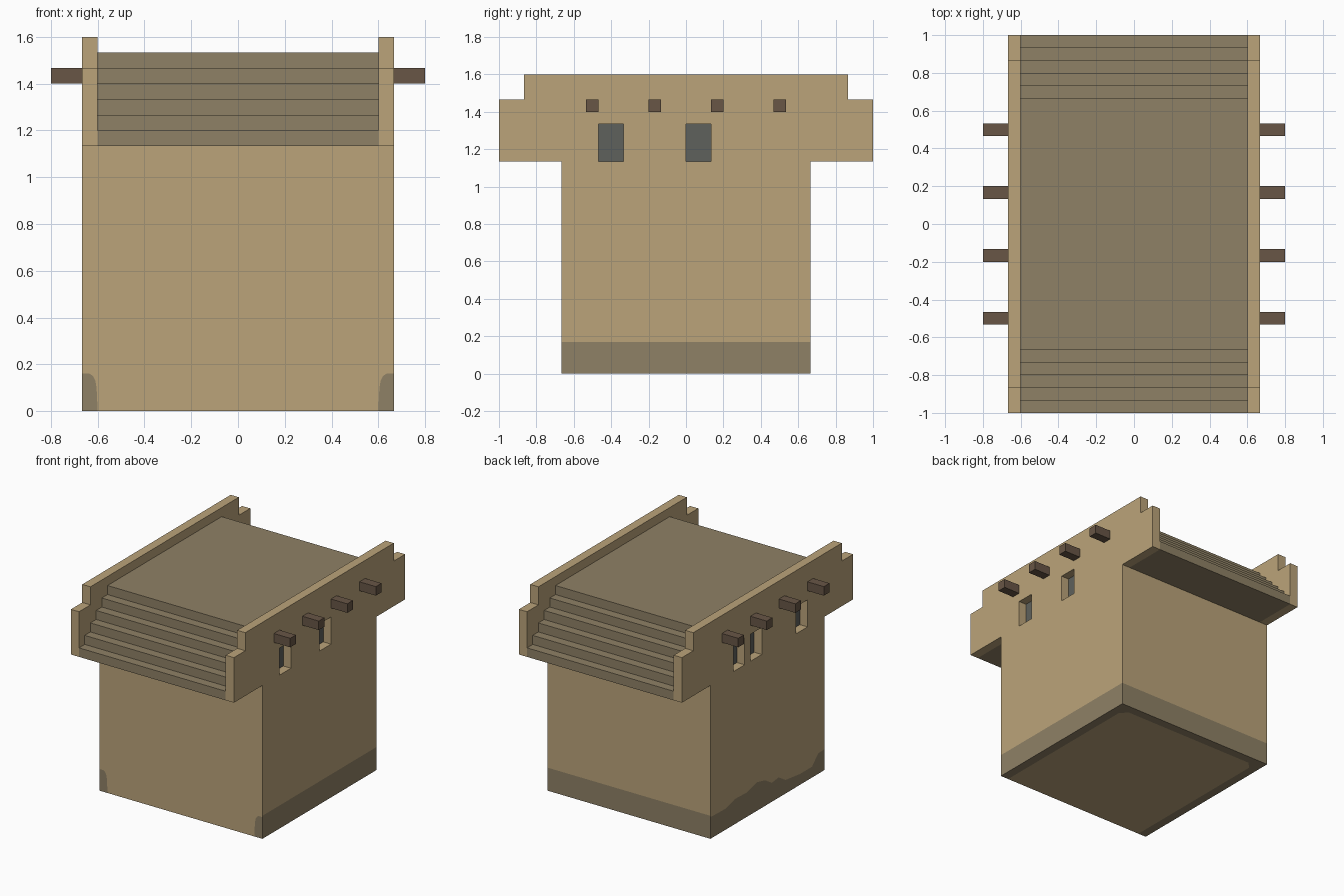
import bpy
import bmesh
from mathutils import Vector

cube = bpy.data.objects.get("Cube")
if cube:
    bpy.data.objects.remove(cube, do_unlink=True)

U = 1 / 15                      # building module
HALF, INNER = 10 * U, 9 * U     # outer and inner face of the side walls
EAVE = 17 * U                   # top of the body
BAND = 0.17                     # height of the painted base


def material(name, r, g, b):
    m = bpy.data.materials.new(name)
    m.use_nodes = True
    m.diffuse_color = (r, g, b, 1)
    bsdf = next(n for n in m.node_tree.nodes if n.type == "BSDF_PRINCIPLED")
    bsdf.inputs["Base Color"].default_value = (r, g, b, 1)
    bsdf.inputs["Roughness"].default_value = 0.9
    return m


SAND = material("sand plaster", 0.497, 0.371, 0.195)
CLAY = material("grey clay", 0.275, 0.220, 0.133)
WOOD = material("dark wood", 0.138, 0.093, 0.061)
GLASS = material("grey glass", 0.114, 0.120, 0.107)


def finish(name, bm, mats):
    mesh = bpy.data.meshes.new(name)
    bm.to_mesh(mesh)
    bm.free()
    for m in mats:
        mesh.materials.append(m)
    ob = bpy.data.objects.new(name, mesh)
    bpy.context.collection.objects.link(ob)
    return ob


def prism(name, profile, x0, x1, mat):
    """Extrude a (y, z) outline along x."""
    bm = bmesh.new()
    face = bm.faces.new([bm.verts.new((x0, y, z)) for y, z in profile])
    new = bmesh.ops.extrude_face_region(bm, geom=[face])["geom"]
    verts = [v for v in new if isinstance(v, bmesh.types.BMVert)]
    bmesh.ops.translate(bm, verts=verts, vec=(x1 - x0, 0, 0))
    bmesh.ops.recalc_face_normals(bm, faces=bm.faces)
    return finish(name, bm, [mat])


def box(name, x0, x1, y0, y1, z0, z1, mat):
    return prism(name, [(y0, z0), (y1, z0), (y1, z1), (y0, z1)], x0, x1, mat)


# Body: each side cut into plaster and painted base
bm = bmesh.new()


def panel(points, normal, index):
    face = bm.faces.new([bm.verts.new(p) for p in points])
    face.normal_update()
    if face.normal.dot(Vector(normal)) < 0:
        face.normal_flip()
    face.material_index = index


def split_side(place, line, normal):
    """Painted base under a line of (along, z), plaster above it."""
    a, b = line[0][0], line[-1][0]
    panel([place(*p) for p in [(a, 0)] + line + [(b, 0)]], normal, 1)
    panel([place(*p) for p in [(a, EAVE)] + line + [(b, EAVE)]], normal, 0)


level = [(-HALF, BAND), (HALF, BAND)]
worn = [(HALF, 0.16), (0.49, 0.155), (0.38, 0.185), (0.24, 0.18), (0.12, 0.21),
        (0.03, 0.19), (-0.05, 0.14), (-0.13, 0.15), (-0.21, 0.10), (-0.38, 0.08),
        (-0.52, 0.08), (-0.59, 0.15), (-HALF, 0.155)]
split_side(lambda a, z: (HALF, a, z), level, (1, 0, 0))
split_side(lambda a, z: (a, HALF, z), level, (0, 1, 0))
split_side(lambda a, z: (-HALF, a, z), worn, (-1, 0, 0))

# Front: only the two lower corners are painted
corner = [(INNER, 0), (0.605, 0.10), (0.61, 0.13), (0.62, 0.15), (0.635, 0.16), (HALF, 0.16)]
for s in (-1, 1):
    panel([(s * x, -HALF, z) for x, z in corner + [(HALF, 0)]], (0, -1, 0), 1)
front = corner + [(HALF, EAVE)]
panel([(x, -HALF, z) for x, z in front] + [(-x, -HALF, z) for x, z in reversed(front)],
      (0, -1, 0), 0)

# Underside: plaster centre with a painted rim on three sides, and the top
centre = [(-INNER, -HALF), (-INNER, 0.55), (-0.55, INNER),
          (0.55, INNER), (INNER, 0.55), (INNER, -HALF)]
rim = [(HALF, -HALF), (HALF, HALF), (-HALF, HALF), (-HALF, -HALF)]
panel([(x, y, 0) for x, y in centre], (0, 0, -1), 0)
panel([(x, y, 0) for x, y in centre + rim], (0, 0, -1), 1)
panel([(x, y, EAVE) for x, y in rim], (0, 0, 1), 0)
bmesh.ops.remove_doubles(bm, verts=bm.verts, dist=1e-4)
finish("body", bm, [SAND, CLAY])

# Stepped roof between the walls
steps = []
for i in range(6):
    y = (15 - i) * U
    steps += [(y, (17 + i) * U), (y, (18 + i) * U)]
prism("stepped_roof", steps + [(-y, z) for y, z in reversed(steps)], -INNER, INNER, CLAY)

# Side walls with window openings, glass and projecting beams
windows = {"left": (1, [(-7, -5), (0, 2)]),
           "right": (-1, [(-7, -5), (1, 3), (4, 6)])}
for side, (s, openings) in windows.items():
    outline = [(-15, 17)]
    for a, b in openings:
        outline += [(a, 17), (a, 20), (b, 20), (b, 17)]
    outline += [(15, 17), (15, 22), (13, 22), (13, 24),
                (-13, 24), (-13, 22), (-15, 22)]
    prism(side + "_wall", [(y * U, z * U) for y, z in outline], s * INNER, s * HALF, SAND)
    for i, (a, b) in enumerate(openings, 1):
        box(f"{side}_window_{i}", s * INNER, s * (INNER + 0.004),
            a * U, b * U, EAVE, 20 * U, GLASS)
    for i, y in enumerate((-7.5, -2.5, 2.5, 7.5), 1):
        box(f"{side}_beam_{i}", s * HALF, s * 12 * U,
            (y - 0.5) * U, (y + 0.5) * U, 21 * U, 22 * U, WOOD)
